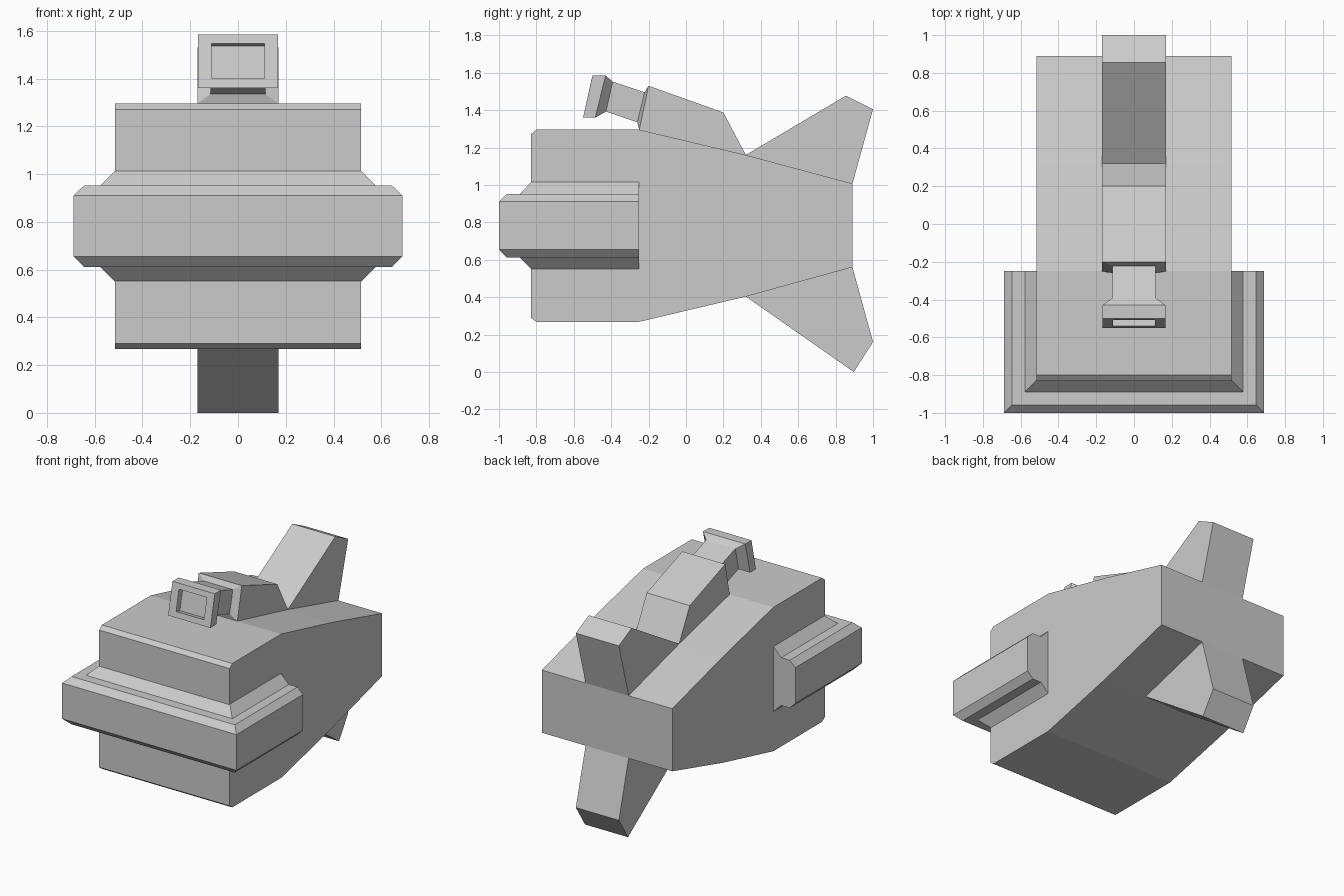
import bpy, bmesh

if "Cube" in bpy.data.objects:
    bpy.data.objects.remove(bpy.data.objects["Cube"])


def finish(name, bm):
    bmesh.ops.recalc_face_normals(bm, faces=bm.faces)
    me = bpy.data.meshes.new(name)
    bm.to_mesh(me)
    bm.free()
    ob = bpy.data.objects.new(name, me)
    bpy.context.collection.objects.link(ob)
    return ob


def loft(name, rings):
    """Skin closed point loops of equal length and cap both ends."""
    bm = bmesh.new()
    rows = [[bm.verts.new(p) for p in r] for r in rings]
    n = len(rows[0])
    for a, b in zip(rows, rows[1:]):
        for i in range(n):
            j = (i + 1) % n
            bm.faces.new((a[i], a[j], b[j], b[i]))
    bm.faces.new(rows[0])
    bm.faces.new(rows[-1])
    return finish(name, bm)


def slab(name, half_width, profile):
    """Side profile (y, z) extruded symmetrically across x."""
    return loft(name, [[(x, y, z) for y, z in profile] for x in (-half_width, half_width)])


def rect(w, top, bottom):
    """Rectangular ring tilted between a top and a bottom (y, z) point."""
    return [(-w, *bottom), (w, *bottom), (w, *top), (-w, *top)]


# Tapered main body
slab("body", 0.515, [
    (-0.83, 0.29), (-0.80, 0.268), (-0.25, 0.268), (0.32, 0.403), (0.89, 0.56),
    (0.89, 1.007), (0.32, 1.16), (-0.25, 1.295), (-0.80, 1.295), (-0.83, 1.27)])

# Chamfered bumper wrapped around front and sides: (offset from body, z)
section = [(0, 1.015), (0.062, 0.952), (0.13, 0.952), (0.173, 0.91),
           (0.173, 0.655), (0.13, 0.611), (0.062, 0.611), (0, 0.55)]
loft("front_bumper", [
    [(sx * (0.515 + d), y - k * d, z) for d, z in section]
    for sx, y, k in ((-1, -0.25, 0), (-1, -0.827, 1), (1, -0.827, 1), (1, -0.25, 0))])

# Tail fins
slab("upper_fin", 0.17, [(0.32, 1.16), (0.855, 1.477), (1.0, 1.405), (0.89, 1.007)])
slab("lower_fin", 0.17, [(0.32, 0.403), (0.897, 0.0), (1.0, 0.16), (0.89, 0.56)])

# Top housing
slab("top_housing", 0.17, [(-0.25, 1.295), (-0.2, 1.53), (0.2, 1.387), (0.32, 1.16)])

# Neck and flared viewer with a recessed front window
loft("viewer", [
    rect(0.17, (-0.2, 1.53), (-0.25, 1.295)),
    rect(0.115, (-0.222, 1.495), (-0.26, 1.335)),
    rect(0.115, (-0.392, 1.552), (-0.428, 1.392)),
    rect(0.167, (-0.43, 1.585), (-0.485, 1.36)),
    rect(0.167, (-0.50, 1.585), (-0.55, 1.36)),
    rect(0.11, (-0.509, 1.547), (-0.541, 1.4)),
    rect(0.11, (-0.466, 1.537), (-0.498, 1.39))])
